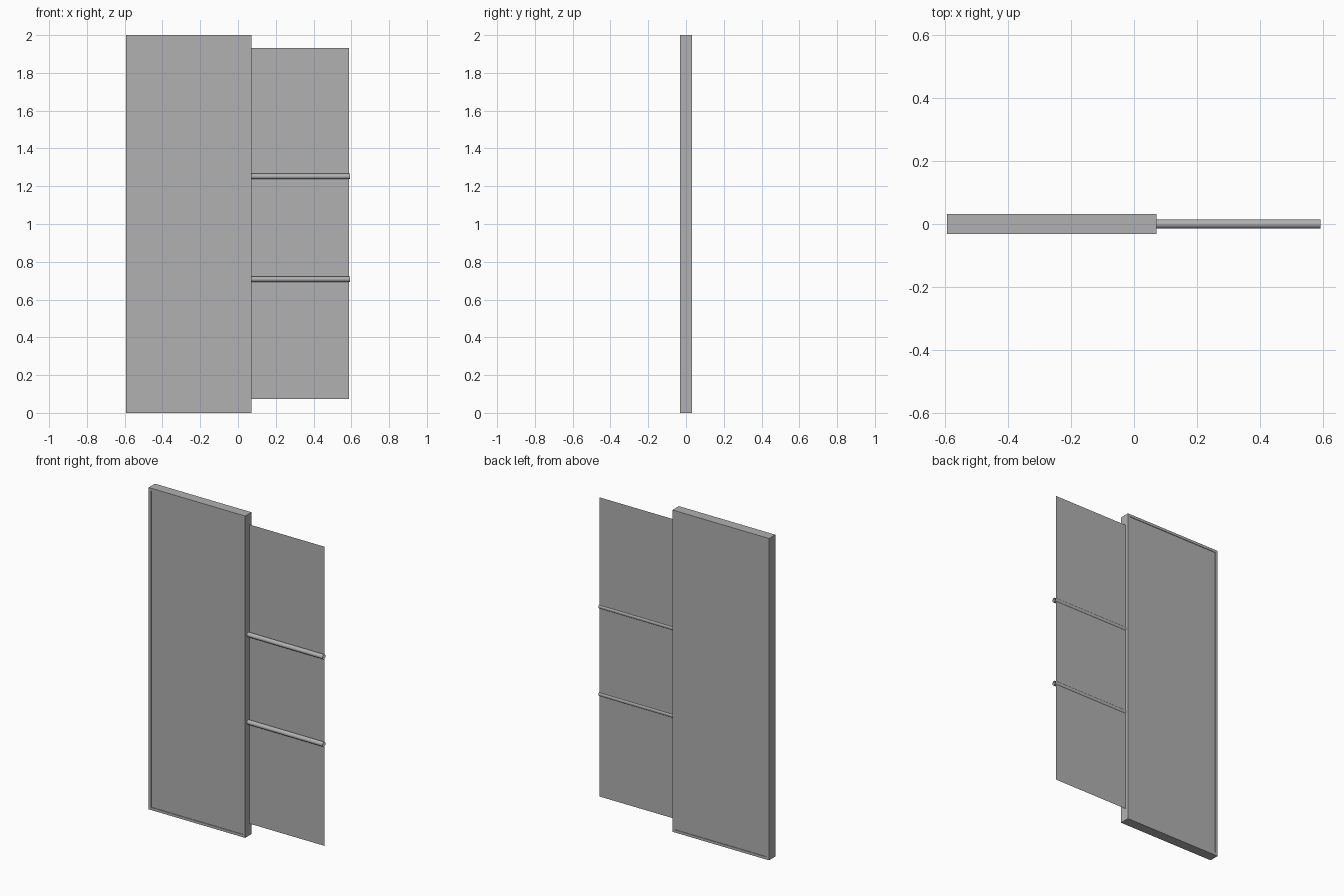
import bpy, bmesh, math

if "Cube" in bpy.data.objects:
    bpy.data.objects.remove(bpy.data.objects["Cube"])

LEFT, RIGHT = -0.593, 0.071
HALF_DEPTH = 0.031
BORDER, RECESS = 0.023, 0.003

grey = bpy.data.materials.new("dark_grey")
grey.diffuse_color = (0.44, 0.44, 0.44, 1)
grey.use_nodes = True
grey.node_tree.nodes["Principled BSDF"].inputs["Base Color"].default_value = grey.diffuse_color


def add_object(name, bm):
    mesh = bpy.data.meshes.new(name)
    bm.to_mesh(mesh)
    bm.free()
    mesh.materials.append(grey)
    obj = bpy.data.objects.new(name, mesh)
    bpy.context.collection.objects.link(obj)


# Main door leaf, with a shallow stepped panel on front and back
bm = bmesh.new()
bmesh.ops.create_cube(bm, size=1)
for v in bm.verts:
    v.co = (LEFT if v.co.x < 0 else RIGHT,
            math.copysign(HALF_DEPTH, v.co.y),
            0 if v.co.z < 0 else 2)
bm.normal_update()
for face in [f for f in bm.faces if abs(f.normal.y) > 0.9]:
    bmesh.ops.inset_region(bm, faces=[face], thickness=BORDER)
    bmesh.ops.inset_region(bm, faces=[face], thickness=0.0005)
    for v in face.verts:
        v.co.y -= math.copysign(RECESS, v.co.y)
bmesh.ops.recalc_face_normals(bm, faces=bm.faces)
add_object("door_leaf", bm)

# Paper-thin sheet reaching out from the leaf's edge
bm = bmesh.new()
corners = ((RIGHT, 0.073), (0.587, 0.073), (0.587, 1.932), (RIGHT, 1.932))
bm.faces.new([bm.verts.new((x, 0.01, z)) for x, z in corners])
add_object("side_sheet", bm)

# Two round, open-ended cross rails
for name, z in (("lower_rail", 0.708), ("upper_rail", 1.252)):
    bpy.ops.mesh.primitive_cylinder_add(
        vertices=16, radius=0.0142, depth=0.592 - RIGHT, end_fill_type='NOTHING',
        location=((RIGHT + 0.592) / 2, 0, z), rotation=(0, math.pi / 2, 0))
    rail = bpy.context.object
    rail.name = name
    rail.data.materials.append(grey)
    bpy.ops.object.shade_smooth_by_angle()
